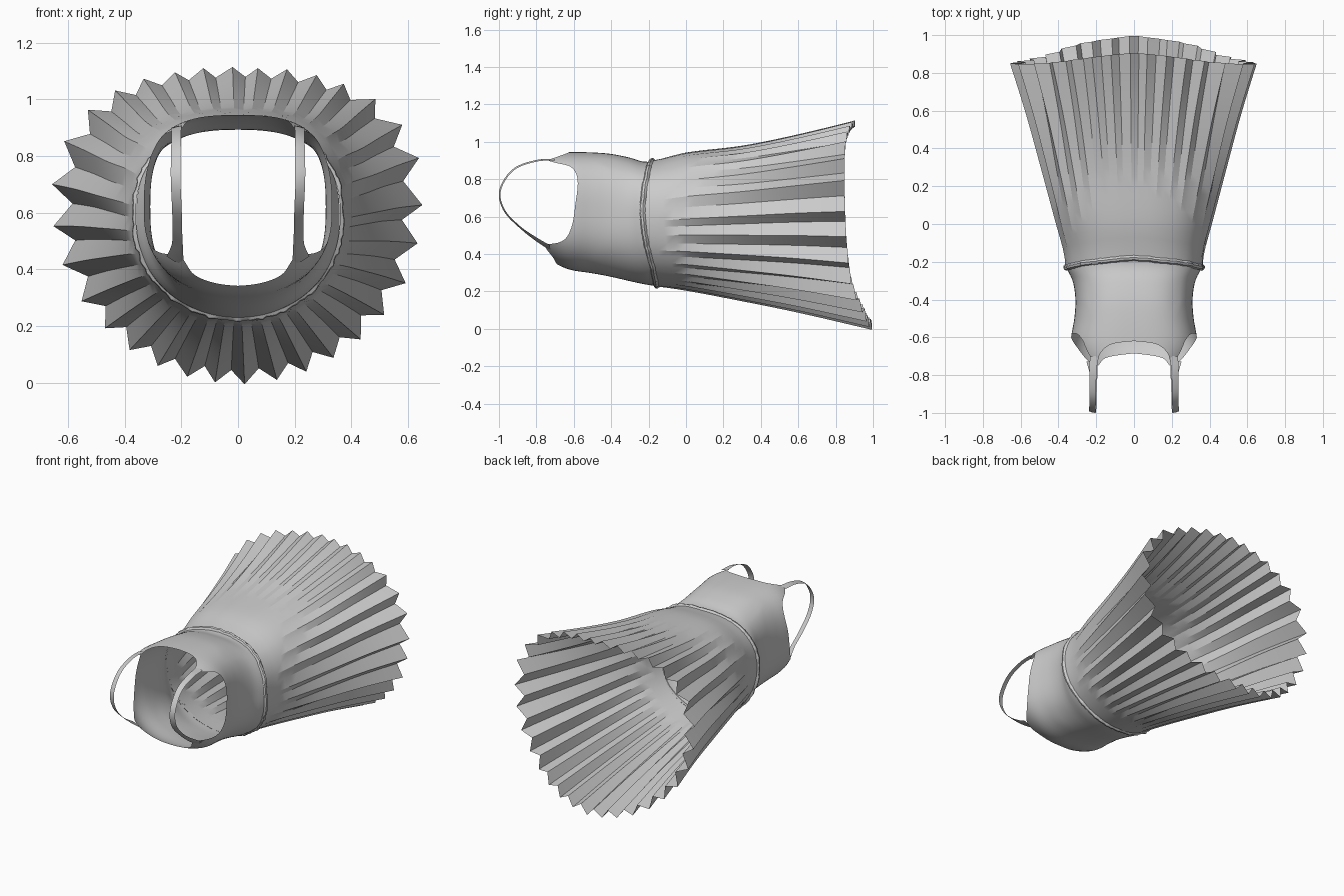
import bpy, bmesh, math, random
from mathutils import Vector

if "Cube" in bpy.data.objects:
    bpy.data.objects.remove(bpy.data.objects["Cube"])
random.seed(4)

def interp(table, t):
    """Smooth Hermite lookup in rows (key, v1, v2, ...)."""
    t = min(max(t, table[0][0]), table[-1][0])
    i = 0
    while i < len(table) - 2 and t > table[i + 1][0]:
        i += 1
    p0, p1 = table[max(i - 1, 0)], table[i]
    p2, p3 = table[i + 1], table[min(i + 2, len(table) - 1)]
    h = p2[0] - p1[0]
    u = (t - p1[0]) / h
    out = []
    for k in range(1, len(p1)):
        m1 = (p2[k] - p0[k]) / (p2[0] - p0[0]) * h
        m2 = (p3[k] - p1[k]) / (p3[0] - p1[0]) * h
        out.append((2*u**3 - 3*u**2 + 1)*p1[k] + (u**3 - 2*u**2 + u)*m1
                   + (3*u**2 - 2*u**3)*p2[k] + (u**3 - u**2)*m2)
    return out

def fold(a):
    """Angle in degrees folded onto the +x half: -90 front panel, 90 back panel."""
    return math.degrees(math.asin(max(-1, min(1, math.sin(a)))))

def ring_point(table, y, a, off=0.0, n_up=2.5, n_low=2.05):
    rx, zt, zb, zc = interp(table, y)
    c, s = math.cos(a), math.sin(a)
    n = n_low + (n_up - n_low) * (0.5 + 0.5 * s)
    x = math.copysign(abs(c) ** (2 / n), c) * rx
    z = math.copysign(abs(s) ** (2 / n), s) * ((zt - zc) if s > 0 else (zc - zb)) + zc
    return Vector((x + off * c, y, z + off * s))

def make_sheet(name, rows, closed=True, angle=30):
    bm = bmesh.new()
    vs = [[bm.verts.new(p) for p in r] for r in rows]
    n = len(rows[0])
    for r0, r1 in zip(vs, vs[1:]):
        for i in range(n if closed else n - 1):
            j = (i + 1) % n
            bm.faces.new((r0[i], r0[j], r1[j], r1[i]))
    bmesh.ops.recalc_face_normals(bm, faces=bm.faces)
    me = bpy.data.meshes.new(name)
    bm.to_mesh(me)
    bm.free()
    ob = bpy.data.objects.new(name, me)
    bpy.context.collection.objects.link(ob)
    bpy.ops.object.select_all(action='DESELECT')
    ob.select_set(True)
    bpy.context.view_layer.objects.active = ob
    bpy.ops.object.shade_smooth_by_angle(angle=math.radians(angle))
    return ob

# Cross-sections: y, half width, top z, bottom z, z of widest point
BODICE = [(-0.80, 0.25, 0.925, 0.43, 0.66), (-0.75, 0.285, 0.935, 0.385, 0.66),
          (-0.69, 0.318, 0.942, 0.345, 0.65), (-0.62, 0.334, 0.945, 0.316, 0.64),
          (-0.50, 0.316, 0.943, 0.297, 0.63), (-0.40, 0.310, 0.935, 0.278, 0.62),
          (-0.30, 0.325, 0.915, 0.255, 0.61), (-0.22, 0.362, 0.893, 0.238, 0.60),
          (-0.14, 0.370, 0.905, 0.226, 0.60)]
SKIRT = [(-0.25, 0.362, 0.89, 0.242, 0.60), (-0.15, 0.370, 0.905, 0.226, 0.60),
         (0.0, 0.405, 0.942, 0.208, 0.61), (0.3, 0.475, 0.975, 0.158, 0.63),
         (0.6, 0.548, 1.03, 0.103, 0.65), (1.0, 0.662, 1.118, 0.018, 0.67)]
# Edge lines: angle, y
WAIST = [(-90, -0.155), (-50, -0.175), (0, -0.23), (50, -0.205), (90, -0.18)]
NECK = [(-90, -0.685), (-65, -0.71), (-52, -0.75), (-44, -0.745), (-25, -0.645),
        (0, -0.595), (25, -0.58), (42, -0.62), (49, -0.70), (56, -0.735),
        (63, -0.69), (75, -0.64), (90, -0.62)]
HEM = [(-90, 0.998), (-65, 0.955), (-40, 0.885), (0, 0.85), (50, 0.855), (90, 0.905)]

# Bodice: from the waist seam up to the neckline and armholes
N = 144
rows = []
for k in range(19):
    t = k / 18
    row = []
    for i in range(N):
        a = 2 * math.pi * i / N
        y0, y1 = interp(WAIST, fold(a))[0], interp(NECK, fold(a))[0]
        b = min(1, t * 2)
        row.append(ring_point(BODICE, y0 + (y1 - y0) * t, a, 0, 2.5 + 0.35 * b, 2.05 + 0.35 * b))
    rows.append(row)
make_sheet("bodice", rows)

# Waistband: narrow, slightly crumpled fold over the seam
rows = []
crumple = [random.uniform(-0.004, 0.004) for _ in range(N)]
for dy, off in [(-0.016, -0.002), (-0.010, 0.009), (0.002, 0.011), (0.014, 0.0)]:
    rows.append([ring_point(SKIRT, interp(WAIST, fold(2*math.pi*i/N))[0] + dy + crumple[i] * 0.5,
                            2*math.pi*i/N, off + crumple[i] * (off > 0.005))
                 for i in range(N)])
make_sheet("waistband", rows, angle=40)

# Pleat positions: spaced along the hem, a little wider at the sides
PLEATS = 32
angles = [-math.pi / 2 + 2 * math.pi * k / 2000 for k in range(2001)]
cum = [0.0]
for a0, a1 in zip(angles, angles[1:]):
    d = (ring_point(SKIRT, 0.9, a1) - ring_point(SKIRT, 0.9, a0)).length
    cum.append(cum[-1] + d * (1.2 - 0.4 * math.cos(a0) ** 2))
def pleat_angle(f):
    target, k = (f % 1.0) * cum[-1], 0
    while cum[k + 1] < target:
        k += 1
    return angles[k]

# Skirt: pleats fade in from the waist to a zigzag hem
M = PLEATS * 2
jit = [random.uniform(-0.1, 0.1) for _ in range(M)]
depth = [random.uniform(0.85, 1.1) for _ in range(M)]
pleat = [pleat_angle((i - 0.45 + jit[i]) / M) for i in range(M)]
rows = []
STEPS = 20
for k in range(STEPS + 1):
    t = k / STEPS
    row = []
    for i, a in enumerate(pleat):
        y0, y1 = interp(WAIST, fold(a))[0], interp(HEM, fold(a))[0]
        s = math.sin(a)
        full = 0.036 - 0.018 * max(s, 0) ** 2 - 0.010 * max(-s, 0)
        ramp = max(0, (t - 0.03) / 0.97) ** (0.85 + 0.8 * max(s, 0))
        off = full * ramp * depth[i] * (1 if i % 2 else -1)
        row.append(ring_point(SKIRT, y0 + (y1 - y0) * t, a, off))
    rows.append(row)
make_sheet("pleated_skirt", rows, angle=20)

# Shoulder straps: flat ribbons looping from back panel to front panel
# t, x, y, z, half width
STRAP = [(0, 0.212, -0.70, 0.907, 0.022), (1, 0.217, -0.80, 0.900, 0.018),
         (2, 0.218, -0.91, 0.862, 0.017), (3, 0.220, -0.975, 0.79, 0.017),
         (4, 0.220, -0.998, 0.71, 0.017), (5, 0.216, -0.965, 0.62, 0.017),
         (6, 0.214, -0.88, 0.535, 0.017), (7, 0.214, -0.80, 0.475, 0.020),
         (8, 0.222, -0.725, 0.427, 0.030)]
hub = Vector((0, -0.76, 0.69))
for name, side in (("right_strap", 1), ("left_strap", -1)):
    rows = []
    for k in range(41):
        x, y, z, w = interp(STRAP, k / 5)
        p = Vector((0, y, z))
        inward = (hub - p).normalized() * (0.006 + 0.014 * max(0, (k - 30) / 10))
        rows.append([p - inward * 0.5 + Vector((x - w, 0, 0)), p + Vector((x, 0, 0)),
                     p + inward + Vector((x + w, 0, 0))])
        for q in rows[-1]:
            q.y = max(q.y, -1.0)
            q.x *= side
    make_sheet(name, rows, closed=False)
